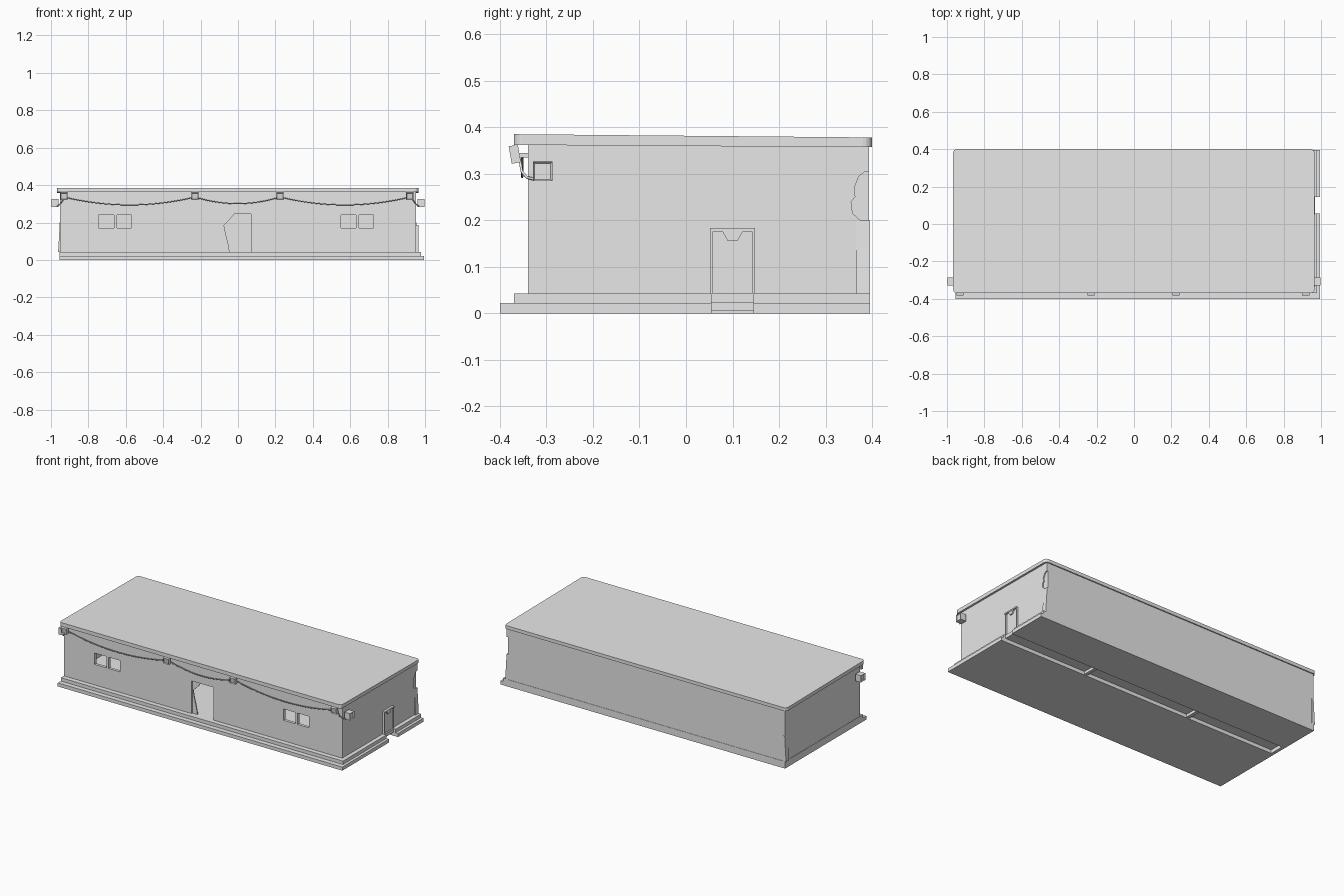
import bpy, bmesh, math
from mathutils import Vector, Matrix

cube = bpy.data.objects.get("Cube")
if cube:
    bpy.data.objects.remove(cube, do_unlink=True)

grey = bpy.data.materials.new("plain grey")
grey.use_nodes = True
grey.diffuse_color = (0.8, 0.8, 0.8, 1)
grey.node_tree.nodes["Principled BSDF"].inputs["Base Color"].default_value = (0.8, 0.8, 0.8, 1)


def finish(name, bm):
    bmesh.ops.recalc_face_normals(bm, faces=bm.faces)
    mesh = bpy.data.meshes.new(name)
    bm.to_mesh(mesh)
    bm.free()
    mesh.materials.append(grey)
    ob = bpy.data.objects.new(name, mesh)
    bpy.context.collection.objects.link(ob)
    return ob


def prism(name, axis, points, start, end):
    """Extrude a 2D outline along one axis."""
    def place(u, v):
        return {"x": (start, u, v), "y": (u, start, v), "z": (u, v, start)}[axis]
    bm = bmesh.new()
    face = bm.faces.new([bm.verts.new(place(u, v)) for u, v in points])
    moved = bmesh.ops.extrude_face_region(bm, geom=[face])["geom"]
    step = Vector([(end - start) * (axis == a) for a in "xyz"])
    bmesh.ops.translate(bm, vec=step, verts=[g for g in moved if isinstance(g, bmesh.types.BMVert)])
    return finish(name, bm)


def box(name, x0, x1, y0, y1, z0, z1):
    return prism(name, "z", [(x0, y0), (x1, y0), (x1, y1), (x0, y1)], z0, z1)


def cut(target, cutter):
    """Carve a cutter out of a part and discard the cutter."""
    cutter.hide_render = True
    mod = target.modifiers.new("cut", "BOOLEAN")
    mod.operation, mod.solver, mod.object = "DIFFERENCE", "EXACT", cutter
    bpy.context.view_layer.objects.active = target
    bpy.ops.object.modifier_apply(modifier=mod.name)
    bpy.data.objects.remove(cutter, do_unlink=True)


BACK = 0.395
DOOR = (0.055, 0.145)

# Stepped base, notched at the side door, with a channel along the underside
lower = box("lower_step", -0.955, 0.995, -0.4, BACK, 0, 0.022)
cut(lower, box("channel", -0.935, 1.1, *DOOR, -0.1, 0.1))
upper = box("upper_step", -0.955, 0.978, -0.37, BACK, 0.022, 0.043)
cut(upper, box("notch", 0.965, 1.1, *DOOR, -0.1, 0.1))
for i, x in enumerate((0.38, -0.35)):
    box(f"channel_rib_{i + 1}", x, x + 0.02, *DOOR, 0.005, 0.022)

# Hollow walls with openings
walls = box("walls", -0.953, 0.953, -0.34, BACK - 0.002, 0.043, 0.366)
cut(walls, box("room", -0.935, 0.935, -0.322, BACK - 0.02, 0.0, 0.5))
cut(walls, box("doorway", -0.08, 0.07, -0.5, -0.2, 0.0, 0.245))
for x0, x1 in ((-0.745, -0.663), (-0.648, -0.57), (0.55, 0.632), (0.647, 0.725)):
    cut(walls, box("window", x0, x1, -0.5, -0.2, 0.17, 0.24))
# Worn patch at the rear corner
patch = [(0.42, 0.2), (0.375, 0.2), (0.358, 0.215), (0.355, 0.24), (0.364, 0.25),
         (0.362, 0.27), (0.372, 0.295), (0.385, 0.305), (0.42, 0.305)]
cut(walls, prism("patch", "x", patch, 0.946, 1.0))

# Flared foot of the rear corners
for side, name in ((1, "left"), (-1, "right")):
    foot = [(side * x, z) for x, z in
            ((0.94, 0.043), (0.962, 0.043), (0.956, 0.14), (0.953, 0.2), (0.94, 0.2))]
    prism(f"rear_corner_{name}", "y", foot, 0.365, BACK)

# Tied-back curtain in the front doorway
curtain = [(-0.08, 0.043), (-0.045, 0.043), (-0.053, 0.09), (-0.066, 0.14),
           (-0.075, 0.185), (-0.045, 0.215), (-0.02, 0.245), (-0.08, 0.245)]
prism("door_curtain", "y", curtain, -0.333, -0.326)

# Gently sloping roof with rounded corners
roof = prism("roof", "x", [(-0.37, 0.362), (-0.37, 0.385), (0.4, 0.378), (0.4, 0.357)], -0.967, 0.965)
bm = bmesh.new()
bm.from_mesh(roof.data)
corners = [e for e in bm.edges
           if abs(e.verts[0].co.z - e.verts[1].co.z) > 0.015
           and abs(e.verts[0].co.x - e.verts[1].co.x) < 0.001
           and abs(e.verts[0].co.y - e.verts[1].co.y) < 0.001]
bmesh.ops.bevel(bm, geom=corners, offset=0.02, segments=4, profile=0.5, affect="EDGES")
bm.to_mesh(roof.data)
bm.free()

# Side door with frame, lintel and a tapered flap
box("side_door", 0.95, 0.957, *DOOR, 0.043, 0.176)
for i, y in enumerate((DOOR[0] - 0.002, DOOR[1] - 0.002)):
    box(f"side_door_post_{i + 1}", 0.95, 0.965, y, y + 0.004, 0.043, 0.176)
box("side_door_lintel", 0.95, 0.968, DOOR[0] - 0.003, DOOR[1] + 0.003, 0.175, 0.183)
prism("side_door_flap", "x", [(0.078, 0.176), (0.09, 0.155), (0.11, 0.155), (0.122, 0.176)], 0.955, 0.965)


def lamp(name, centre, size, depth, turn):
    """Box lamp whose -y face is a recessed panel."""
    bm = bmesh.new()
    bmesh.ops.create_cube(bm, size=1)
    bmesh.ops.scale(bm, vec=(size, depth, size), verts=bm.verts)
    bm.normal_update()
    front = [f for f in bm.faces if f.normal.y < -0.9]
    bmesh.ops.inset_region(bm, faces=front, thickness=size * 0.13)
    bmesh.ops.translate(bm, vec=(0, 0.005, 0), verts=front[0].verts)
    bmesh.ops.transform(bm, matrix=Matrix.Translation(centre) @ turn, verts=bm.verts)
    finish(name, bm)


def cable(name, points):
    curve = bpy.data.curves.new(name, "CURVE")
    curve.dimensions = "3D"
    curve.bevel_depth, curve.bevel_resolution = 0.003, 1
    line = curve.splines.new("POLY")
    line.points.add(len(points) - 1)
    for p, co in zip(line.points, points):
        p.co = (*co, 1)
    curve.materials.append(grey)
    bpy.context.collection.objects.link(bpy.data.objects.new(name, curve))


# Front lamps joined by sagging cables
lamps = (-0.93, -0.23, 0.225, 0.918)
for i, x in enumerate(lamps):
    lamp(f"front_lamp_{i + 1}", (x, -0.368, 0.342), 0.038, 0.02, Matrix.Rotation(math.radians(10), 4, "X"))
    box(f"lamp_bracket_{i + 1}", x - 0.006, x + 0.006, -0.365, -0.335, 0.335, 0.345)
for i, (a, b) in enumerate(zip(lamps, lamps[1:])):
    sag = 0.035 if i == 1 else 0.042
    path = []
    for k in range(17):
        t = k / 16
        path.append((a + (b - a) * t, -0.352, 0.336 - sag * 4 * t * (1 - t)))
    cable(f"front_cable_{i + 1}", path)

# Side lamps and the short cables around the corners
for side, name in ((1, "left"), (-1, "right")):
    lamp(f"side_lamp_{name}", (side * 0.979, -0.308, 0.305), 0.042, 0.038,
         Matrix.Rotation(side * math.pi / 2, 4, "Z"))
    cable(f"corner_cable_{name}", [(side * 0.93, -0.357, 0.332), (side * 0.945, -0.353, 0.305),
                                   (side * 0.958, -0.342, 0.292), (side * 0.968, -0.325, 0.288)])
